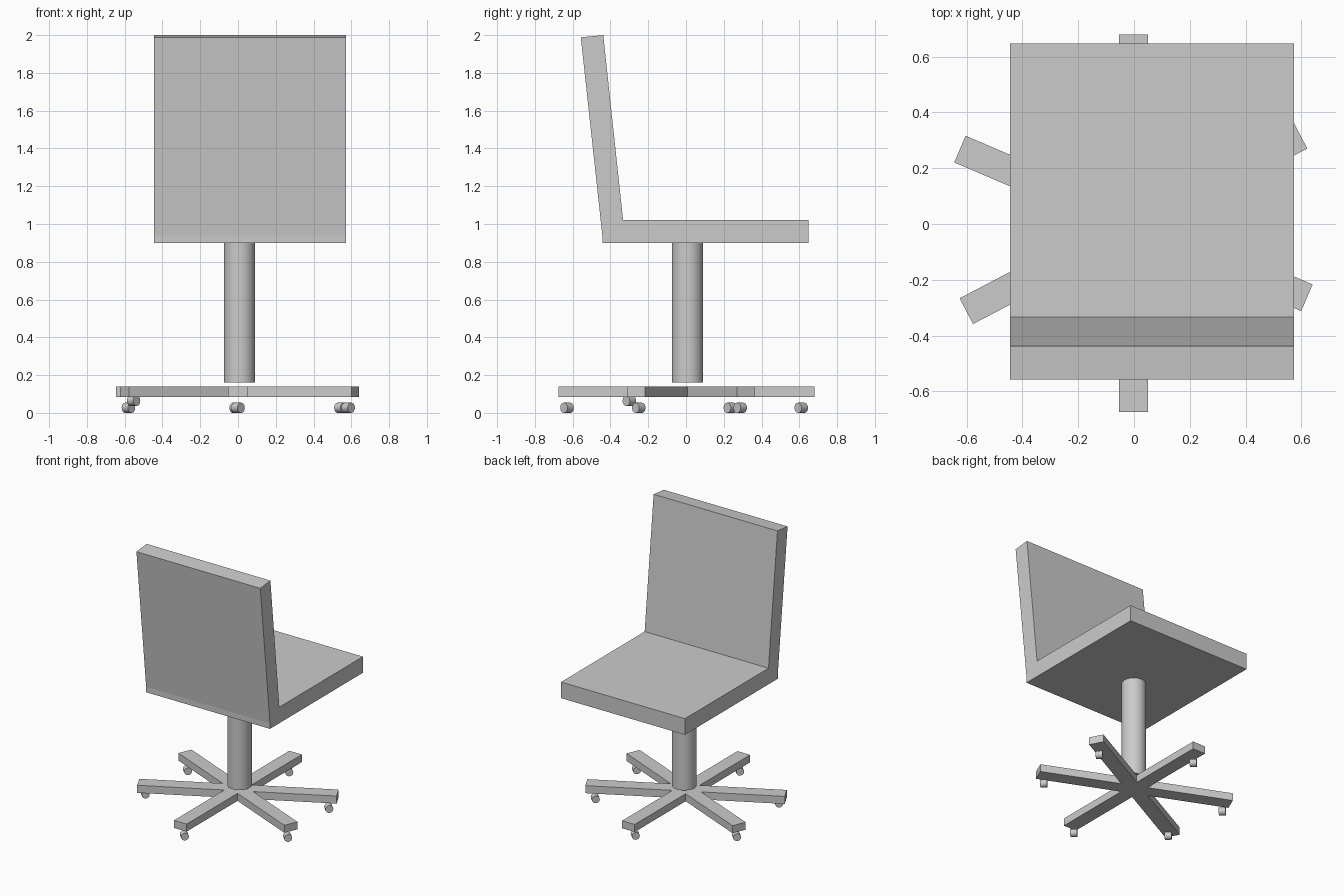
import bpy, bmesh, math
from mathutils import Matrix

cube = bpy.data.objects.get("Cube")
if cube:
    bpy.data.objects.remove(cube, do_unlink=True)

grey = bpy.data.materials.new("plain grey")
grey.use_nodes = True
GREY = (0.6, 0.6, 0.6, 1)
grey.diffuse_color = GREY
grey.node_tree.nodes["Principled BSDF"].inputs["Base Color"].default_value = GREY


def finish(name, bm, smooth=False):
    bmesh.ops.recalc_face_normals(bm, faces=bm.faces[:])
    mesh = bpy.data.meshes.new(name)
    bm.to_mesh(mesh)
    bm.free()
    mesh.materials.append(grey)
    obj = bpy.data.objects.new(name, mesh)
    bpy.context.collection.objects.link(obj)
    if smooth:
        bpy.ops.object.select_all(action="DESELECT")
        obj.select_set(True)
        bpy.context.view_layer.objects.active = obj
        bpy.ops.object.shade_smooth_by_angle(angle=math.radians(35))
    return obj


def cylinder(name, radius, length, matrix, sides):
    bm = bmesh.new()
    bmesh.ops.create_cone(bm, cap_ends=True, segments=sides, radius1=radius,
                          radius2=radius, depth=length, matrix=matrix)
    return finish(name, bm, smooth=True)


# Seat and leaning backrest: one side profile (y, z) extruded across x
profile = [(-0.443, 0.90), (0.648, 0.90), (0.648, 1.02), (-0.333, 1.02),
           (-0.438, 2.0), (-0.557, 1.988), (-0.443, 0.94)]
bm = bmesh.new()
face = bm.faces.new([bm.verts.new((-0.445, y, z)) for y, z in profile])
ext = bmesh.ops.extrude_face_region(bm, geom=[face])
side = [v for v in ext["geom"] if isinstance(v, bmesh.types.BMVert)]
bmesh.ops.translate(bm, verts=side, vec=(1.018, 0, 0))
finish("seat_and_backrest", bm)

# Centre column
cylinder("column", 0.083, 0.74, Matrix.Translation((0.008, 0.008, 0.53)), 48)

# Three crossing base bars, each carrying two arms
for name, angle in (("base_bar_long", 90), ("base_bar_a", -23.2), ("base_bar_b", 27.7)):
    bm = bmesh.new()
    bmesh.ops.create_cube(bm, size=1, matrix=Matrix.Translation((-0.002, 0.002, 0.113))
                          @ Matrix.Rotation(math.radians(angle), 4, "Z")
                          @ Matrix.Diagonal((1.354, 0.104, 0.056, 1)))
    finish(name, bm)

# Casters: short rollers all turned the same way
turn = Matrix.Rotation(math.radians(-45), 4, "Z") @ Matrix.Rotation(math.radians(90), 4, "Y")
casters = {"front": (0.0, -0.63, 0.027), "back": (-0.01, 0.61, 0.027),
           "back_right": (-0.58, 0.235, 0.027), "front_right": (-0.553, -0.30, 0.064),
           "front_left": (0.583, -0.25, 0.027), "back_left": (0.545, 0.287, 0.027)}
for place, centre in casters.items():
    cylinder("caster_" + place, 0.027, 0.047, Matrix.Translation(centre) @ turn, 24)
